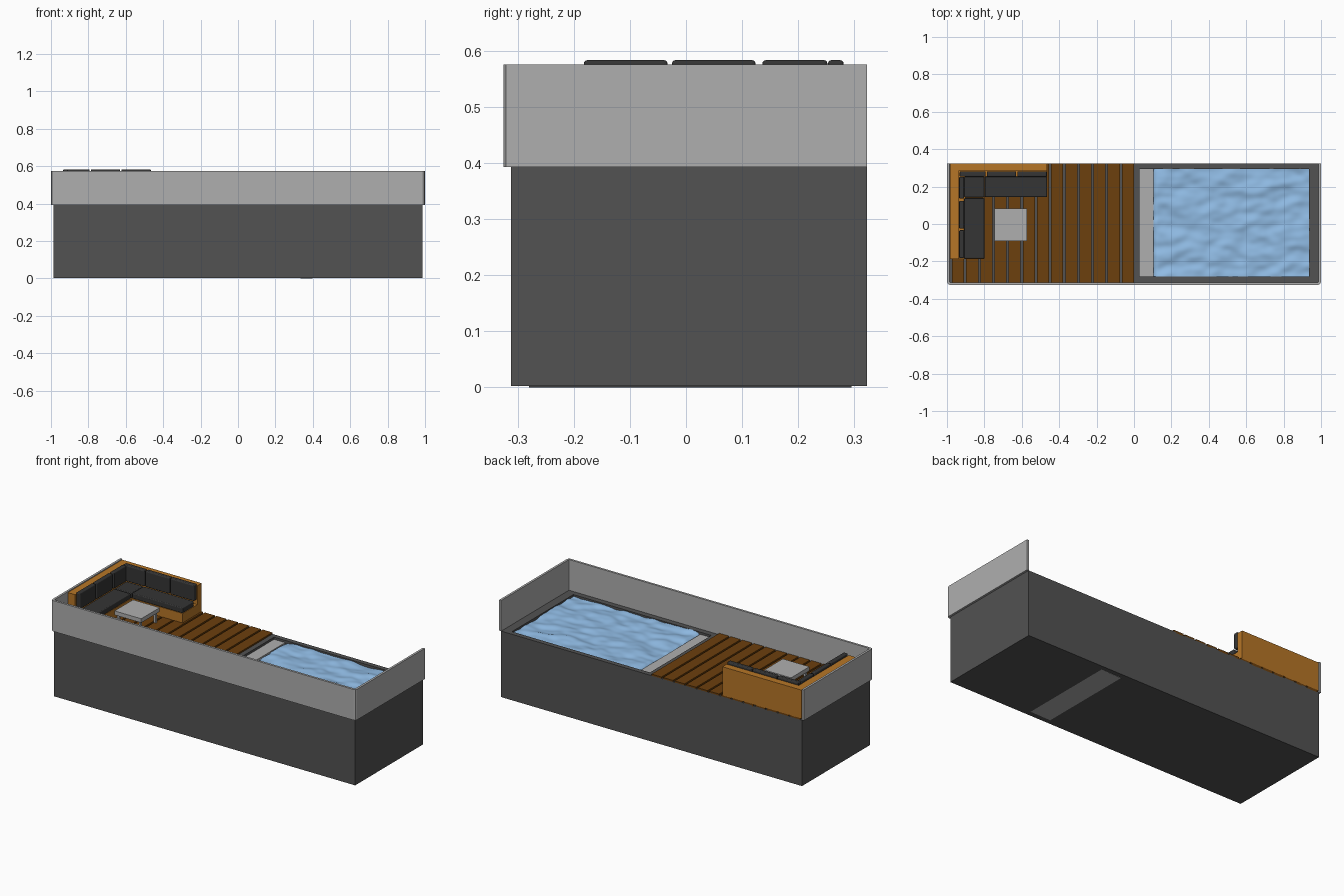
import bpy, bmesh, math
from mathutils import Vector, noise

if "Cube" in bpy.data.objects:
    bpy.data.objects.remove(bpy.data.objects["Cube"])


def material(name, rgb):
    m = bpy.data.materials.new(name)
    m.diffuse_color = (*rgb, 1)
    m.use_nodes = True
    m.node_tree.nodes["Principled BSDF"].inputs["Base Color"].default_value = m.diffuse_color
    return m


CONCRETE = material("dark_concrete", (0.085, 0.085, 0.085))
DECK = material("deck_wood", (0.15, 0.05, 0.004))
OAK = material("sofa_wood", (0.47, 0.18, 0.02))
FABRIC = material("black_fabric", (0.035, 0.035, 0.035))
WATER = material("water_blue", (0.28, 0.5, 0.78))
GLASS = material("panel_grey", (0.43, 0.43, 0.43))


def finish(name, bm, mat):
    bmesh.ops.recalc_face_normals(bm, faces=bm.faces)
    me = bpy.data.meshes.new(name)
    bm.to_mesh(me)
    bm.free()
    ob = bpy.data.objects.new(name, me)
    bpy.context.collection.objects.link(ob)
    if mat:
        me.materials.append(mat)
    return ob


def box(name, x, y, z, mat=None, bevel=0):
    bm = bmesh.new()
    bmesh.ops.create_cube(bm, size=1)
    for v in bm.verts:
        v.co = Vector([(r[0] + r[1]) / 2 + c * (r[1] - r[0]) for c, r in zip(v.co, (x, y, z))])
    ob = finish(name, bm, mat)
    if bevel:
        b = ob.modifiers.new("soft_edges", 'BEVEL')
        b.width, b.segments = bevel, 3
    return ob


def extrude(name, points, offset, mat):
    bm = bmesh.new()
    face = bm.faces.new([bm.verts.new(p) for p in points])
    res = bmesh.ops.extrude_face_region(bm, geom=[face])
    bmesh.ops.translate(bm, vec=offset, verts=[g for g in res["geom"] if isinstance(g, bmesh.types.BMVert)])
    return finish(name, bm, mat)


# Concrete base with the pool cut into it
PX, PY = (0.03, 0.935), (-0.28, 0.295)
base = box("pool_base", (-0.987, 0.987), (-0.312, 0.323), (0.002, 0.393), CONCRETE)
cutter = box("pool_cutter", PX, PY, (0.02, 0.6))
cutter.hide_render = True
cutter.hide_set(True)
cut = base.modifiers.new("pool_cut", 'BOOLEAN')
cut.object, cut.operation, cut.solver = cutter, 'DIFFERENCE', 'EXACT'

# Stairs going down into the pool from the deck side
N, TREAD, RISE = 6, 0.073, 0.063
profile = [(0.03, 0.30), (0.03, 0.38)]
for i in range(N):
    x, z = 0.03 + TREAD * (i + 1), 0.38 - RISE * i
    profile += [(x, z), (x, max(z - RISE, 0))]
profile += [(0.335, 0)]
extrude("pool_stairs", [(x, PY[0], z) for x, z in profile], (0, PY[1] - PY[0], 0), GLASS)

# Rippled water surface
bm = bmesh.new()
bmesh.ops.create_grid(bm, x_segments=90, y_segments=60, size=0.5)
for v in bm.verts:
    x = 0.05 + (v.co.x + 0.5) * (PX[1] - 0.05)
    y = PY[0] + (v.co.y + 0.5) * (PY[1] - PY[0])
    n = noise.noise((x * 7 + y * 4, y * 14 - x * 3, 0.3)) + 0.5 * noise.noise((x * 16, y * 25, 4))
    rise = min(1, max(0, (x - 0.09) / 0.03))
    v.co = (x, y, 0.362 + 0.022 * rise + 0.011 * n)
water = finish("water", bm, WATER)
for p in water.data.polygons:
    p.use_smooth = True

# Deck planks running front to back
PITCH = 0.0757
for i in range(13):
    x1 = -PITCH * i
    x0 = max(x1 - PITCH + 0.011, -0.987)
    box(f"deck_plank_{i}", (x0, x1), (-0.312, 0.323), (0.388, 0.402), DECK)

# Balustrade bent around three sides with clipped corners
def u_shape(x, y, c):
    half = [(x, 0.323), (x, y + c), (x - c * 0.3, y + c * 0.3), (x - c, y)]
    return half + [(-px, py) for px, py in reversed(half)]


outline = u_shape(0.999, -0.325, 0.014) + u_shape(0.986, -0.312, 0.004)[::-1]
extrude("balustrade", [(x, y, 0.393) for x, y in outline], (0, 0, 0.182), GLASS)

# Corner sofa: wooden backs and seat plinths
TOP = 0.40
box("sofa_back_rear", (-0.985, -0.465), (0.283, 0.323), (TOP, 0.57), OAK)
box("sofa_back_side", (-0.985, -0.937), (-0.187, 0.283), (TOP, 0.57), OAK)
box("plinth_rear", (-0.80, -0.465), (0.145, 0.283), (TOP, 0.458), OAK)
box("plinth_side", (-0.937, -0.80), (-0.187, 0.283), (TOP, 0.458), OAK)

# Seat cushions
SEAT = (0.458, 0.49)
box("seat_rear", (-0.797, -0.465), (0.145, 0.253), SEAT, FABRIC, 0.005)
box("seat_corner", (-0.908, -0.80), (0.143, 0.253), SEAT, FABRIC, 0.005)
box("seat_side", (-0.908, -0.80), (-0.185, 0.138), SEAT, FABRIC, 0.005)

# Back cushions along both walls
BACK = (0.488, 0.583)
for i, x in enumerate([(-0.932, -0.793), (-0.787, -0.630), (-0.624, -0.466)]):
    box(f"back_cushion_rear_{i}", x, (0.253, 0.281), BACK, FABRIC, 0.006)
for i, y in enumerate([(-0.182, -0.033), (-0.025, 0.124), (0.136, 0.252)]):
    box(f"back_cushion_side_{i}", (-0.935, -0.908), y, BACK, FABRIC, 0.006)

# Low table
box("table_top", (-0.747, -0.572), (-0.09, 0.083), (0.464, 0.488), GLASS)
for sx in (0, 1):
    for sy in (0, 1):
        x, y = -0.737 + sx * 0.142, -0.08 + sy * 0.14
        box(f"table_leg_{sx}{sy}", (x, x + 0.013), (y, y + 0.013), (TOP, 0.464), GLASS)
